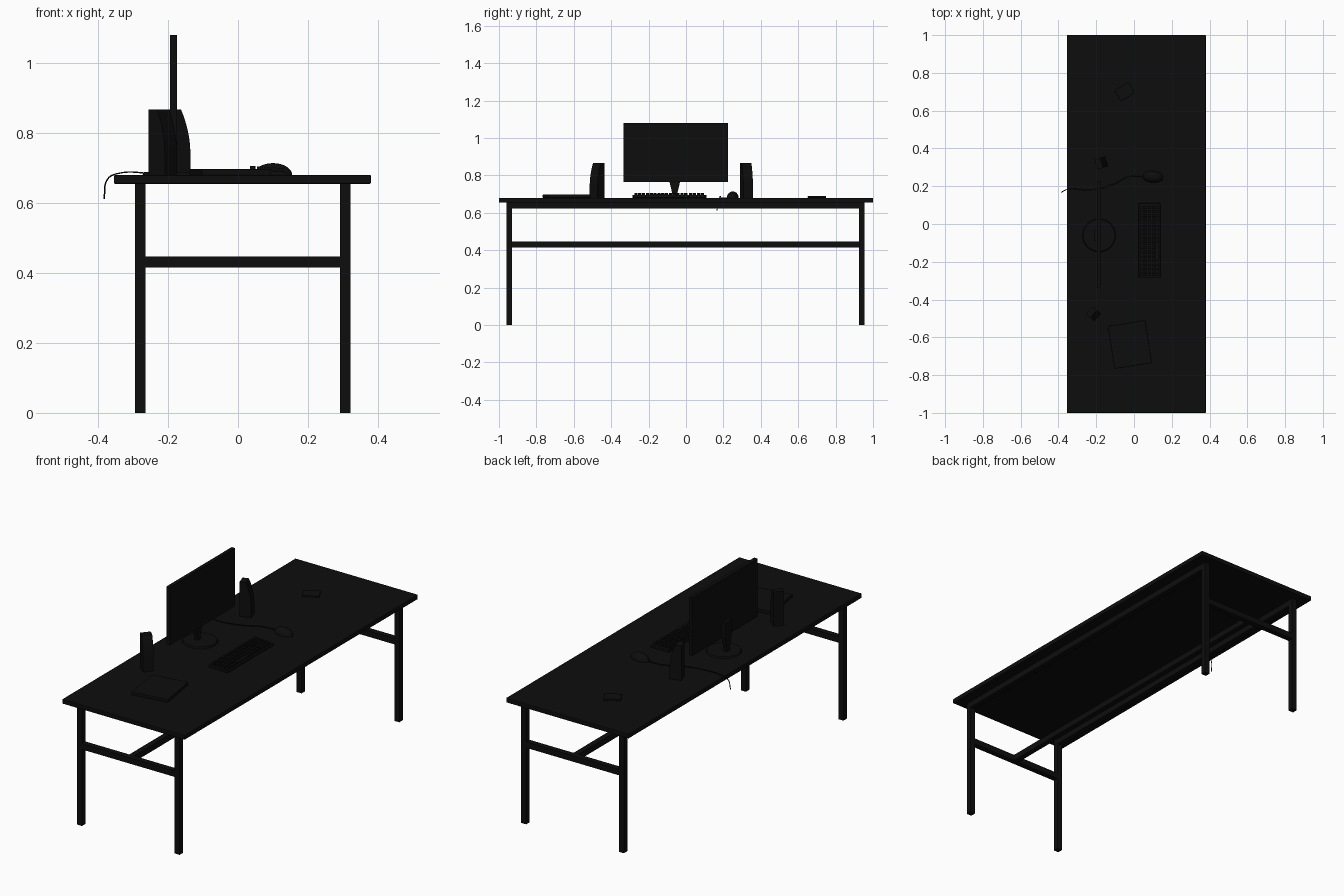
import bpy, bmesh, math
from mathutils import Matrix, Vector

cube = bpy.data.objects.get("Cube")
if cube:
    bpy.data.objects.remove(cube)

black = bpy.data.materials.new("matte_black")
black.use_nodes = True
color = (0.004, 0.004, 0.004, 1)
black.diffuse_color = color
black.node_tree.nodes["Principled BSDF"].inputs["Base Color"].default_value = color

TOP = 0.68


def finish(name, bm, bevel=0, smooth=False):
    bmesh.ops.recalc_face_normals(bm, faces=bm.faces)
    mesh = bpy.data.meshes.new(name)
    bm.to_mesh(mesh)
    bm.free()
    mesh.materials.append(black)
    ob = bpy.data.objects.new(name, mesh)
    bpy.context.collection.objects.link(ob)
    if bevel:
        mod = ob.modifiers.new("edge_bevel", "BEVEL")
        mod.width, mod.segments = bevel, 2
    if smooth:
        bpy.ops.object.select_all(action="DESELECT")
        ob.select_set(True)
        bpy.context.view_layer.objects.active = ob
        bpy.ops.object.shade_smooth_by_angle(angle=math.radians(35))
    return ob


def add_box(bm, x, y, z):
    """Box from (min, max) pairs."""
    centre = Vector([sum(p) / 2 for p in (x, y, z)])
    size = [p[1] - p[0] for p in (x, y, z)]
    return bmesh.ops.create_cube(
        bm, size=1, matrix=Matrix.Translation(centre) @ Matrix.Diagonal((*size, 1)))


def box(name, x, y, z, bevel=0):
    bm = bmesh.new()
    add_box(bm, x, y, z)
    return finish(name, bm, bevel)


def place(ob, x, y, z=TOP, turn=0):
    ob.location = (x, y, z)
    ob.rotation_euler.z = math.radians(turn)


# Table
box("tabletop", (-0.355, 0.38), (-1, 1), (0.655, TOP), 0.003)
LEG_X = {"back": (-0.295, -0.265), "front": (0.291, 0.321)}
LEG_Y = {"right": (-0.959, -0.929), "left": (0.924, 0.954)}
for side, ly in LEG_Y.items():
    for depth, lx in LEG_X.items():
        box(f"{depth}_{side}_leg", lx, ly, (0, 0.656))
    box(f"{side}_crossbar", (-0.265, 0.291), ly, (0.415, 0.447))
for depth, lx in LEG_X.items():
    box(f"{depth}_apron", lx, (-0.929, 0.924), (0.622, 0.656))
box("long_stretcher", (-0.002, 0.028), (-0.929, 0.924), (0.415, 0.447))

# Monitor panel with a recessed screen
bm = bmesh.new()
add_box(bm, (-0.195, -0.175), (-0.335, 0.225), (0.765, 1.08))
bm.normal_update()
face = max(bm.faces, key=lambda f: f.normal.x)
bmesh.ops.inset_individual(bm, faces=[face], thickness=0.012, depth=-0.002)
finish("monitor", bm)

# Monitor stand
bm = bmesh.new()
bmesh.ops.create_cone(bm, cap_ends=True, segments=40, radius1=0.088,
                      radius2=0.084, depth=0.008)
place(finish("stand_base", bm, smooth=True), -0.185, -0.06, TOP + 0.004)

bm = bmesh.new()
for half, z in ((0.012, 0.684), (0.015, 0.71), (0.029, 0.768), (0.029, 0.85)):
    for x in (-0.212, -0.192):
        for s in (-1, 1):
            bm.verts.new((x, -0.06 + s * half, z))
v = list(bm.verts)
for i in range(0, 12, 4):
    a, b = v[i:i + 4], v[i + 4:i + 8]
    for p, q in ((0, 1), (1, 3), (3, 2), (2, 0)):
        bm.faces.new((a[p], a[q], b[q], b[p]))
for i in (0, 12):
    bm.faces.new((v[i], v[i + 1], v[i + 3], v[i + 2]))
finish("stand_neck", bm)


# Speakers with a curved front
def speaker(name, x, y, turn):
    bm = bmesh.new()
    profile = [(-0.03, 0), (0.03, 0)]
    for i in range(9):
        t = i / 8
        profile.append((0.03 - 0.028 * t ** 2, 0.06 + 0.127 * t))
    profile.append((-0.03, 0.187))
    cap = bm.faces.new([bm.verts.new((px, -0.027, pz)) for px, pz in profile])
    new = bmesh.ops.extrude_face_region(bm, geom=[cap])["geom"]
    bmesh.ops.translate(bm, vec=(0, 0.054, 0),
                        verts=[g for g in new if isinstance(g, bmesh.types.BMVert)])
    place(finish(name, bm, smooth=True), x, y, TOP, turn)


speaker("left_speaker", -0.173, 0.323, 18)
speaker("right_speaker", -0.215, -0.475, -40)

# Keyboard: sloping body and rows of keys
bm = bmesh.new()
body = add_box(bm, (-0.057, 0.057), (-0.198, 0.198), (0, 0.016))
for vert in body["verts"]:
    if vert.co.z > 0.01 and vert.co.x > 0:
        vert.co.z = 0.009
place(finish("keyboard_body", bm, 0.002), 0.082, -0.088)

bm = bmesh.new()
for row in range(5):
    x = -0.044 + row * 0.02
    z = 0.018 - row * 0.0013
    y = -0.188
    for col in range(18):
        wide = 0.0165
        if row == 4 and 4 <= col <= 8:
            if col == 4:
                add_box(bm, (x, x + 0.016), (y, y + 0.1), (z - 0.008, z + 0.008))
        else:
            add_box(bm, (x, x + 0.016), (y, y + wide), (z - 0.008, z + 0.008))
        y += 0.0205 + (0.006 if col == 13 else 0)
place(finish("keyboard_keys", bm), 0.078, -0.088)

# Mouse
bm = bmesh.new()
bmesh.ops.create_uvsphere(bm, u_segments=28, v_segments=16, radius=1)
bmesh.ops.bisect_plane(bm, geom=bm.verts[:] + bm.edges[:] + bm.faces[:],
                       plane_co=(0, 0, 0), plane_no=(0, 0, -1), clear_outer=True)
bmesh.ops.holes_fill(bm, edges=[e for e in bm.edges if e.is_boundary])
bmesh.ops.scale(bm, vec=(0.055, 0.031, 0.034), verts=bm.verts)
place(finish("mouse", bm, smooth=True), 0.1, 0.25, TOP, -6)

# Mouse cable, hanging over the back edge
curve = bpy.data.curves.new("mouse_cable", "CURVE")
curve.dimensions = "3D"
curve.bevel_depth = 0.0022
curve.bevel_resolution = 1
curve.resolution_u = 8
path = [(0.05, 0.255, 0.685), (-0.03, 0.25, 0.683), (-0.11, 0.21, 0.683),
        (-0.23, 0.18, 0.683), (-0.345, 0.185, 0.684), (-0.373, 0.175, 0.668),
        (-0.383, 0.165, 0.612)]
spline = curve.splines.new("BEZIER")
spline.bezier_points.add(len(path) - 1)
for point, co in zip(spline.bezier_points, path):
    point.co = co
    point.handle_left_type = point.handle_right_type = "AUTO"
curve.materials.append(black)
bpy.context.collection.objects.link(bpy.data.objects.new("mouse_cable", curve))

# Notebook and small pad lying on the table
book = box("notebook", (-0.1, 0.1), (-0.114, 0.114), (0, 0.017), 0.002)
place(book, -0.022, -0.638, TOP, 9)
pad = box("small_pad", (-0.043, 0.043), (-0.033, 0.033), (0, 0.009), 0.002)
place(pad, -0.05, 0.7, TOP, 30)
